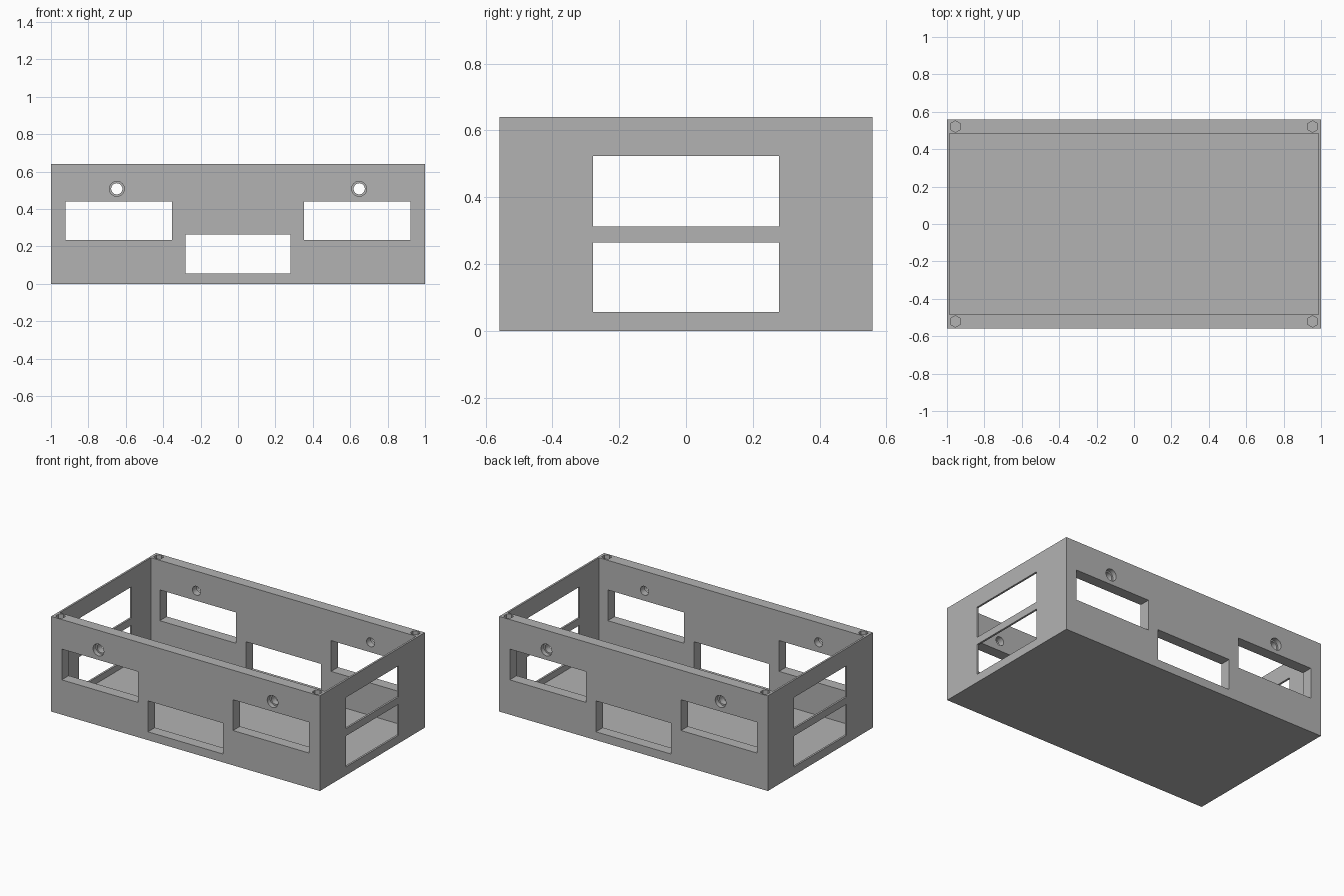
import bpy
import math

cube = bpy.data.objects.get("Cube")
if cube:
    bpy.data.objects.remove(cube, do_unlink=True)

# Overall sizes
HALF_X, HALF_Y, HEIGHT = 1.0, 0.558, 0.64
INNER_X, INNER_Y, FLOOR = 0.987, 0.484, 0.015

grey = bpy.data.materials.new("plain grey")
grey.use_nodes = True
colour = (0.45, 0.45, 0.45, 1)
grey.diffuse_color = colour
grey.node_tree.nodes["Principled BSDF"].inputs["Base Color"].default_value = colour


def box(name, x, y, z):
    """Box from (low, high) ranges."""
    ranges = (x, y, z)
    bpy.ops.mesh.primitive_cube_add(size=1, location=[sum(r) / 2 for r in ranges])
    ob = bpy.context.object
    ob.name = name
    ob.scale = [r[1] - r[0] for r in ranges]
    bpy.ops.object.transform_apply(location=False, rotation=False, scale=True)
    ob.data.materials.append(grey)
    return ob


def cylinder(name, sides, radius, depth, location, rotation=(0, 0, 0)):
    bpy.ops.mesh.primitive_cylinder_add(vertices=sides, radius=radius, depth=depth,
                                        location=location, rotation=rotation)
    ob = bpy.context.object
    ob.name = name
    ob.data.materials.append(grey)
    return ob


def cut(target, cutter):
    bpy.context.view_layer.objects.active = target
    mod = target.modifiers.new("cut", 'BOOLEAN')
    mod.operation = 'DIFFERENCE'
    mod.solver = 'EXACT'
    mod.object = cutter
    bpy.ops.object.modifier_apply(modifier=mod.name)
    bpy.data.objects.remove(cutter, do_unlink=True)


# Open-topped tray
case = box("open_case", (-HALF_X, HALF_X), (-HALF_Y, HALF_Y), (0, HEIGHT))
cut(case, box("cavity", (-INNER_X, INNER_X), (-INNER_Y, INNER_Y), (FLOOR, HEIGHT + 0.1)))

# Windows through the front and back walls
for x, z in (((-0.28, 0.28), (0.056, 0.264)),
             ((0.354, 0.921), (0.234, 0.441)),
             ((-0.921, -0.354), (0.234, 0.441))):
    cut(case, box("long_window", x, (-1, 1), z))

# Stacked windows through both end walls
for z in ((0.056, 0.264), (0.313, 0.523)):
    cut(case, box("end_window", (-1.2, 1.2), (-0.279, 0.279), z))

for sx in (-1, 1):
    # Round holes with a wider outer recess
    hole_x, hole_z = sx * 0.648, 0.508
    turn = (math.pi / 2, 0, 0)
    cut(case, cylinder("round_hole", 32, 0.03, 2, (hole_x, 0, hole_z), turn))
    for sy in (-1, 1):
        cut(case, cylinder("hole_recess", 32, 0.04, 0.06,
                           (hole_x, sy * HALF_Y, hole_z), turn))
        # Six-sided screw sockets in the rim corners
        cut(case, cylinder("screw_socket", 6, 0.031, 0.3,
                           (sx * 0.955, sy * 0.521, HEIGHT)))

# Smooth the round holes, keep everything else crisp
bpy.ops.object.select_all(action='DESELECT')
case.select_set(True)
bpy.context.view_layer.objects.active = case
bpy.ops.object.shade_smooth_by_angle(angle=math.radians(30))
